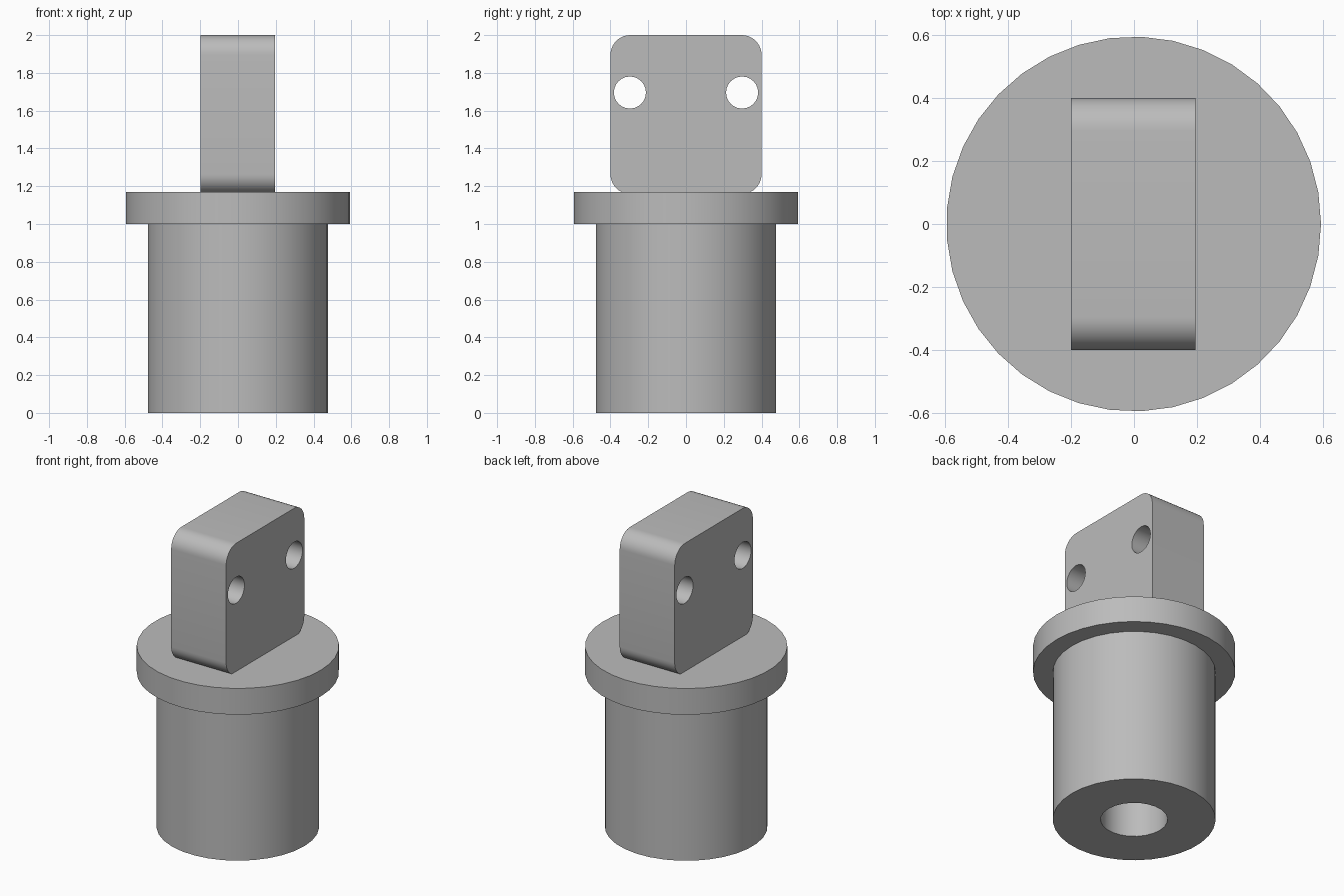
import bpy, bmesh, math

default = bpy.data.objects.get("Cube")
if default:
    bpy.data.objects.remove(default, do_unlink=True)

GREY = (0.5, 0.5, 0.5, 1)
grey = bpy.data.materials.new("plain grey")
grey.use_nodes = True
grey.diffuse_color = GREY
grey.node_tree.nodes["Principled BSDF"].inputs["Base Color"].default_value = GREY

AXIS_X = -0.001


def make_object(name, bm):
    mesh = bpy.data.meshes.new(name)
    bmesh.ops.recalc_face_normals(bm, faces=bm.faces)
    bm.to_mesh(mesh)
    bm.free()
    mesh.materials.append(grey)
    obj = bpy.data.objects.new(name, mesh)
    bpy.context.collection.objects.link(obj)
    return obj


def cylinder(name, radius, low, high, sides):
    """Upright cylinder between two heights with a vertex on +x."""
    bm = bmesh.new()
    ring = [bm.verts.new((AXIS_X + radius * math.cos(math.tau * i / sides),
                          radius * math.sin(math.tau * i / sides), low))
            for i in range(sides)]
    base = bm.faces.new(ring)
    top = bmesh.ops.extrude_face_region(bm, geom=[base], use_keep_orig=True)
    moved = [v for v in top["geom"] if isinstance(v, bmesh.types.BMVert)]
    bmesh.ops.translate(bm, verts=moved, vec=(0, 0, high - low))
    return make_object(name, bm)


def drill(target, cutters):
    """Cut the holes for good, then drop the cutters."""
    bpy.context.view_layer.objects.active = target
    for cutter in cutters:
        cutter.hide_render = True
        mod = target.modifiers.new("hole", "BOOLEAN")
        mod.operation = "DIFFERENCE"
        mod.solver = "EXACT"
        mod.object = cutter
        bpy.ops.object.modifier_apply(modifier=mod.name)
        bpy.data.objects.remove(cutter, do_unlink=True)


# Bored plug and the flange on top of it
plug = cylinder("plug_body", 0.478, 0, 1, 33)
drill(plug, [cylinder("bore_cutter", 0.197, -0.1, 1.1, 24)])
flange = cylinder("flange", 0.594, 1, 1.17, 37)

# Upright lug: block with four rounded corners, sunk slightly into the flange
bottom, top = 1.159, 2
bm = bmesh.new()
bmesh.ops.create_cube(bm, size=1)
bmesh.ops.scale(bm, vec=(0.394, 0.8, top - bottom), verts=bm.verts)
bmesh.ops.translate(bm, vec=(AXIS_X - 0.001, 0, (top + bottom) / 2), verts=bm.verts)
along_x = [e for e in bm.edges
           if abs(e.verts[0].co.x - e.verts[1].co.x) > 0.1]
bmesh.ops.bevel(bm, geom=along_x, offset=0.105, segments=10,
                profile=0.5, affect="EDGES")
lug = make_object("lug", bm)

# Two cross holes through the lug
cutters = []
for side in (-1, 1):
    cutter = cylinder("lug_hole_cutter", 0.085, -0.5, 0.5, 24)
    cutter.rotation_euler.y = math.pi / 2
    cutter.location = (0, side * 0.297, 1.695)
    cutters.append(cutter)
bpy.context.view_layer.update()
drill(lug, cutters)

# Smooth round walls, crisp rims
bpy.ops.object.select_all(action="DESELECT")
for obj in (plug, flange, lug):
    obj.select_set(True)
bpy.context.view_layer.objects.active = lug
bpy.ops.object.shade_smooth_by_angle(angle=math.radians(30))
